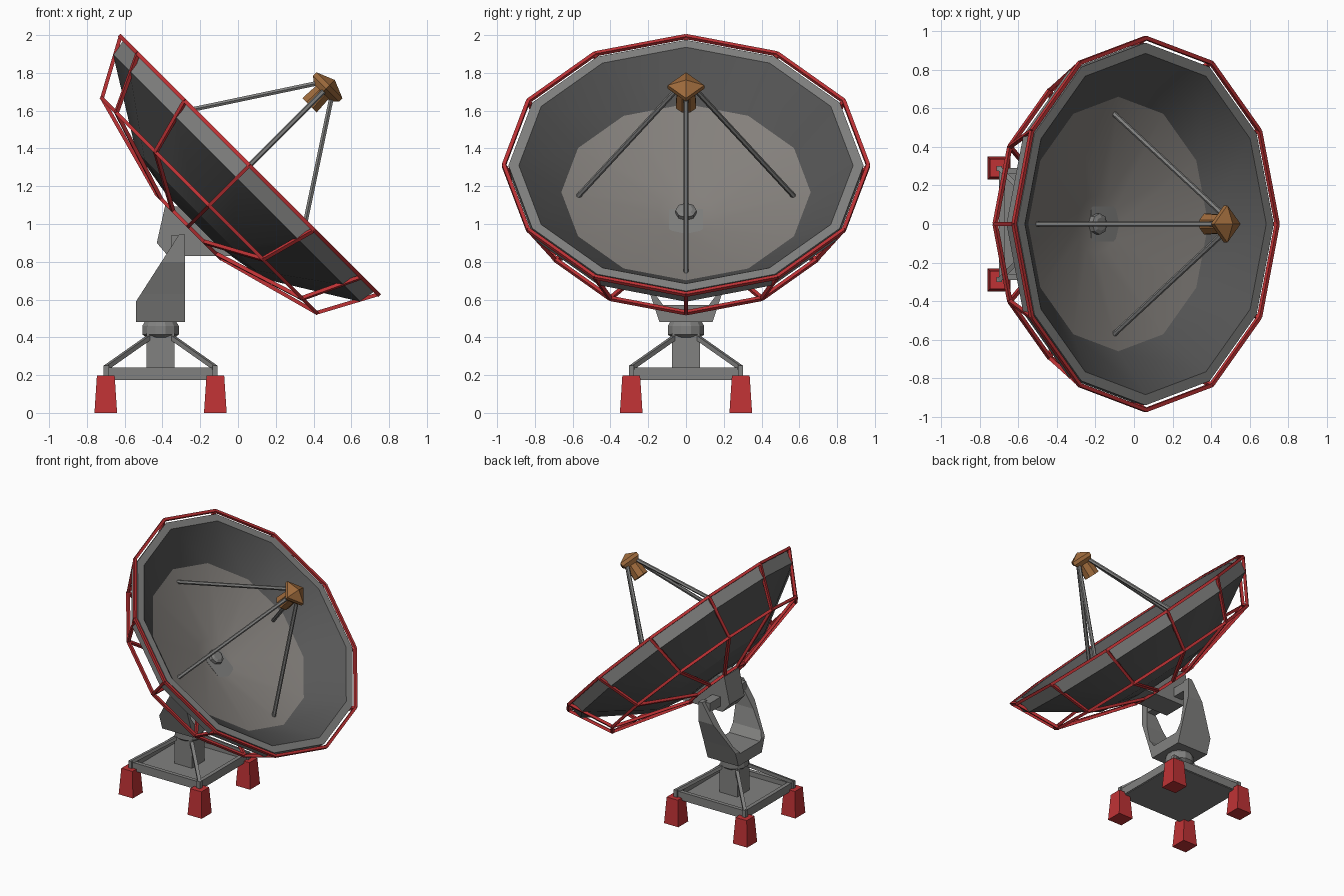
import bpy, bmesh, math
from mathutils import Vector, Matrix

if "Cube" in bpy.data.objects:
    bpy.data.objects.remove(bpy.data.objects["Cube"])

def mat(name, r, g, b):
    m = bpy.data.materials.new(name)
    m.diffuse_color = (r, g, b, 1)
    m.use_nodes = True
    m.node_tree.nodes["Principled BSDF"].inputs["Base Color"].default_value = m.diffuse_color
    return m

GREY = mat("mid_grey", 0.22, 0.22, 0.215)
DARK = mat("dark_grey", 0.095, 0.095, 0.095)
WARM = mat("warm_grey", 0.23, 0.215, 0.20)
RED = mat("red", 0.52, 0.032, 0.035)
BROWN = mat("brown", 0.34, 0.145, 0.045)

# Dish frame: local z looks along the dish axis, local x runs down the rim
DISH = Matrix.Translation((0.06, 0, 1.31)) @ Matrix.Rotation(math.radians(45), 4, 'Y')
CX = -0.41  # centre of the stand

def finish(name, bm, mats, smooth=None, matrix=Matrix()):
    bmesh.ops.recalc_face_normals(bm, faces=bm.faces[:])
    me = bpy.data.meshes.new(name)
    bm.to_mesh(me)
    bm.free()
    for m in mats:
        me.materials.append(m)
    if smooth:
        me.shade_smooth()
        me.set_sharp_from_angle(angle=math.radians(smooth))
    ob = bpy.data.objects.new(name, me)
    ob.matrix_world = matrix
    bpy.context.collection.objects.link(ob)
    return ob

def lathe(name, profile, n, mats, seg_mat=None, smooth=None, matrix=Matrix(), turn=0.0):
    """Revolve (radius, height) points; seg_mat gives the material of each band."""
    bm = bmesh.new()
    rings = []
    for r, z in profile:
        if r == 0:
            rings.append([bm.verts.new((0, 0, z))] * n)
        else:
            rings.append([bm.verts.new((r * math.cos(turn + 2 * math.pi * i / n),
                                        r * math.sin(turn + 2 * math.pi * i / n), z)) for i in range(n)])
    for k in range(len(rings) - 1):
        a, b = rings[k], rings[k + 1]
        for i in range(n):
            j = (i + 1) % n
            f = bm.faces.new(list(dict.fromkeys((a[i], a[j], b[j], b[i]))))
            f.material_index = seg_mat[k] if seg_mat else 0
    return finish(name, bm, mats, smooth, matrix)

def add_rod(bm, a, b, r, sides=4):
    a, b = Vector(a), Vector(b)
    d = b - a
    m = Matrix.Translation((a + b) / 2) @ d.to_track_quat('Z', 'Y').to_matrix().to_4x4()
    m = m @ Matrix.Rotation(math.pi / sides, 4, 'Z')
    bmesh.ops.create_cone(bm, cap_ends=True, segments=sides, radius1=r, radius2=r,
                          depth=d.length, matrix=m)

def add_box(bm, c, s):
    bmesh.ops.create_cube(bm, size=1, matrix=Matrix.Translation(c) @ Matrix.Diagonal((*s, 1)))

def prism(pts, d):
    """Solid from a closed outline, extruded along d."""
    bm = bmesh.new()
    f = bm.faces.new([bm.verts.new(p) for p in pts])
    g = bmesh.ops.extrude_face_region(bm, geom=[f])
    bmesh.ops.translate(bm, vec=d, verts=[v for v in g['geom'] if isinstance(v, bmesh.types.BMVert)])
    bmesh.ops.recalc_face_normals(bm, faces=bm.faces[:])
    return bm

# Reflector dish: warm centre, dark outer bowl and back, grey rim
lathe("reflector_dish",
      [(0, -0.37), (0.15, -0.355), (0.66, -0.20), (0.885, 0), (0.94, 0),
       (0.925, -0.095), (0.48, -0.37), (0.2, -0.42), (0, -0.42)],
      12, [WARM, DARK, GREY], [0, 0, 1, 2, 2, 1, 1, 1], smooth=22, matrix=DISH)
lathe("centre_knob", [(0.055, -0.37), (0.055, -0.335), (0.035, -0.325), (0, -0.325)],
      8, [GREY], matrix=DISH)

# Red cage of three rings joined by spokes
def ring(r, z):
    return [Vector((r * math.cos(i * math.pi / 6), r * math.sin(i * math.pi / 6), z)) for i in range(12)]

bm = bmesh.new()
rings = [ring(0.965, 0.0), ring(0.803, -0.30), ring(0.237, -0.455)]
for k, rg in enumerate(rings):
    for i in range(12):
        add_rod(bm, rg[i], rg[(i + 1) % 12], 0.014)
        if k < 2:
            add_rod(bm, rg[i], rings[k + 1][i], 0.014)
finish("support_cage", bm, [RED], matrix=DISH)

# Four struts holding the feed
bm = bmesh.new()
for i in range(4):
    c, s = math.cos(i * math.pi / 2), math.sin(i * math.pi / 2)
    add_rod(bm, (0.575 * c, 0.575 * s, -0.237), (0.045 * c, 0.045 * s, 0.575), 0.014, 6)
finish("feed_struts", bm, [GREY], matrix=DISH)

# Feed: eight-sided horn below a square pointed head
lathe("feed_horn", [(0, 0.45), (0.058, 0.45), (0.05, 0.58), (0, 0.58)], 8, [BROWN],
      matrix=DISH, turn=math.pi / 8)
lathe("feed_head", [(0, 0.545), (0.065, 0.545), (0.097, 0.575), (0.097, 0.60), (0, 0.64)],
      4, [BROWN], matrix=DISH)

# Bracket behind the dish
side = [(-0.385, 1.10), (-0.43, 0.90), (-0.37, 0.83), (0.0, 0.83), (0.02, 0.86), (-0.22, 1.08)]
bm = prism([(x, -0.09, z) for x, z in side], (0, 0.18, 0))
finish("dish_bracket", bm, [GREY])

# Axle through the bracket
bm = bmesh.new()
add_box(bm, (-0.32, 0, 0.905), (0.07, 0.44, 0.07))
finish("tilt_axle", bm, [GREY])

# Fork: U outline with the back sloped off
half = [(0.14, 0.48), (0.19, 0.63), (0.25, 0.80), (0.25, 0.945), (0.195, 0.945),
        (0.195, 0.76), (0.165, 0.63), (0.12, 0.57)]
outline = half + [(-y, z) for y, z in reversed(half)]
bm = prism([(-0.54, y, z) for y, z in outline], (0.26, 0, 0))
for co, no in (((-0.54, 0, 0.59), (-0.28, 0, 0.18)), ((-0.36, 0, 0.87), (-1, 0, 0))):
    if no[2] == 0:
        # the upright cut only touches the arms above the slope
        geom = [e for e in bm.verts[:] + bm.edges[:] + bm.faces[:]]
        lows = [v for v in bm.verts if v.co.x < -0.36 and v.co.z > 0.88]
        for v in lows:
            v.co.x = -0.36
        continue
    bmesh.ops.bisect_plane(bm, geom=bm.verts[:] + bm.edges[:] + bm.faces[:], dist=1e-5,
                           plane_co=co, plane_no=no, clear_outer=True)
    bmesh.ops.holes_fill(bm, edges=[e for e in bm.edges if e.is_boundary], sides=0)
finish("tilt_fork", bm, [GREY])

# Column and turning collar
bm = bmesh.new()
add_box(bm, (CX, 0, 0.305), (0.148, 0.148, 0.23))
finish("column", bm, [GREY])
lathe("turning_collar", [(0, 0.40), (0.08, 0.40), (0.10, 0.415), (0.10, 0.46), (0.085, 0.485), (0, 0.485)],
      12, [GREY], matrix=Matrix.Translation((CX, 0, 0)), turn=math.pi / 12)

# Base platform: thin plate with raised edge beams
bm = bmesh.new()
add_box(bm, (CX, 0, 0.19), (0.57, 0.57, 0.03))
for s in (-1, 1):
    add_box(bm, (CX + s * 0.275, 0, 0.21), (0.03, 0.58, 0.06))
    add_box(bm, (CX, s * 0.275, 0.21), (0.52, 0.03, 0.06))
finish("base_platform", bm, [GREY])

# Corner posts, diagonal braces and feet
braces, feet = bmesh.new(), bmesh.new()
for sx in (-1, 1):
    for sy in (-1, 1):
        add_box(braces, (CX + sx * 0.288, sy * 0.288, 0.22), (0.028, 0.028, 0.06))
        add_rod(braces, (CX + sx * 0.288, sy * 0.288, 0.24), (CX + sx * 0.06, sy * 0.06, 0.40), 0.017)
        m = Matrix.Translation((CX + sx * 0.29, sy * 0.29, 0.0985)) @ Matrix.Rotation(math.pi / 4, 4, 'Z')
        bmesh.ops.create_cone(feet, cap_ends=True, segments=4, radius1=0.06 * math.sqrt(2),
                              radius2=0.047 * math.sqrt(2), depth=0.197, matrix=m)
finish("corner_braces", braces, [GREY])
finish("feet", feet, [RED])
